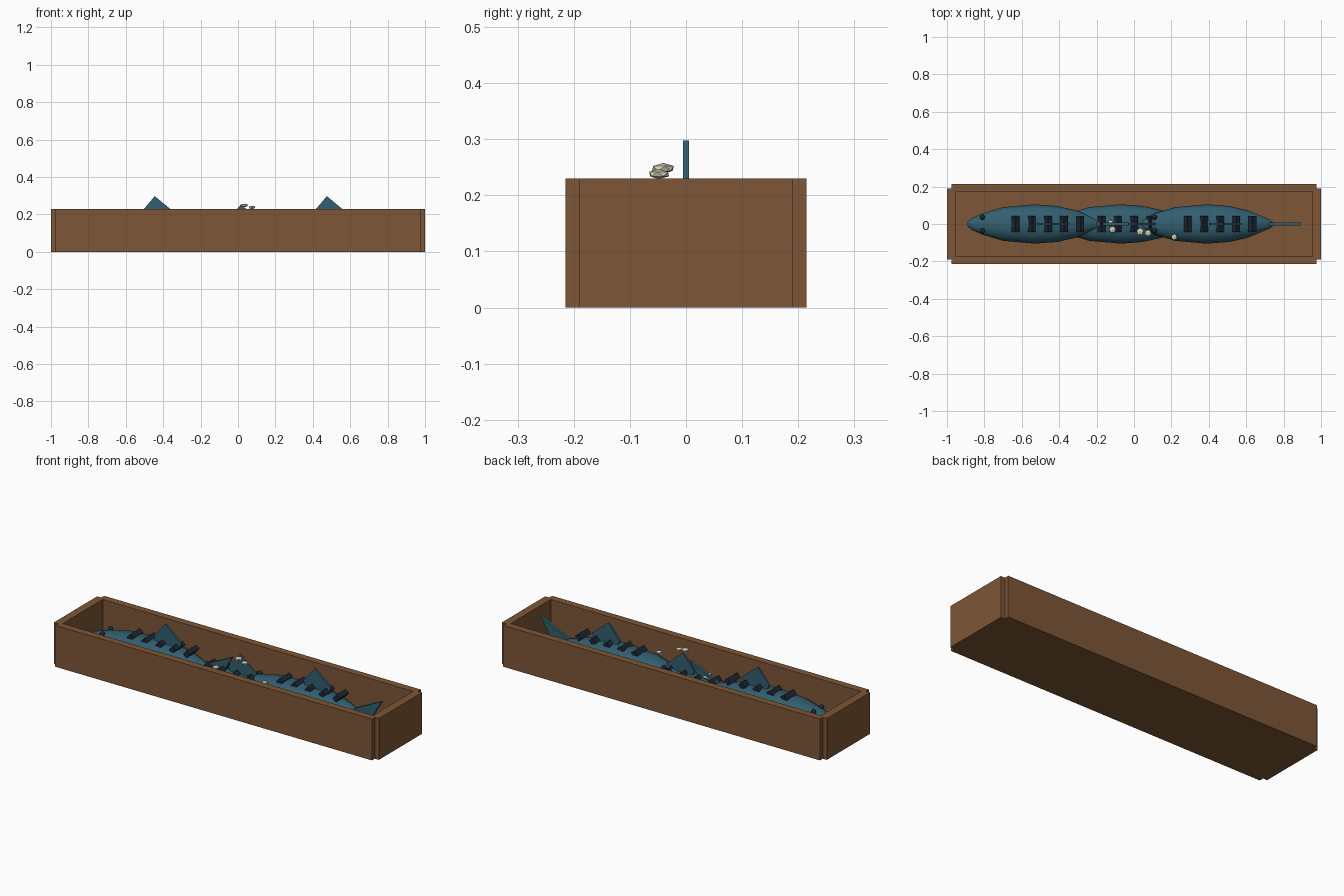
import bpy, bmesh, math
from mathutils import Matrix

if "Cube" in bpy.data.objects:
    bpy.data.objects.remove(bpy.data.objects["Cube"])


def material(name, rgb):
    m = bpy.data.materials.new(name)
    m.diffuse_color = (*rgb, 1)
    m.use_nodes = True
    m.node_tree.nodes["Principled BSDF"].inputs["Base Color"].default_value = m.diffuse_color
    return m


WOOD = material("brown wood", (0.205, 0.093, 0.037))
SKIN = material("blue green skin", (0.032, 0.114, 0.160))
DARK = material("dark navy", (0.012, 0.020, 0.034))
ICE = material("pale ice", (0.66, 0.64, 0.49))


def finish(bm, name, mat, smooth=False):
    bmesh.ops.recalc_face_normals(bm, faces=bm.faces)
    mesh = bpy.data.meshes.new(name)
    bm.to_mesh(mesh)
    bm.free()
    mesh.materials.append(mat)
    if smooth:
        for p in mesh.polygons:
            p.use_smooth = True
    ob = bpy.data.objects.new(name, mesh)
    bpy.context.collection.objects.link(ob)
    return ob


def box(name, loc, size, mat, tilt=0):
    bm = bmesh.new()
    bmesh.ops.create_cube(bm, size=1, matrix=Matrix.Translation(loc)
                          @ Matrix.Rotation(tilt, 4, 'Y') @ Matrix.Diagonal((*size, 1)))
    return finish(bm, name, mat)


def plate(name, outline, thickness, mat):
    """Thin upright plate from an x-z outline, centred on y = 0."""
    bm = bmesh.new()
    face = bm.faces.new([bm.verts.new((x, -thickness / 2, z)) for x, z in outline])
    ext = bmesh.ops.extrude_face_region(bm, geom=[face])
    moved = [v for v in ext["geom"] if isinstance(v, bmesh.types.BMVert)]
    bmesh.ops.translate(bm, verts=moved, vec=(0, thickness, 0))
    return finish(bm, name, mat)


# Crate: floor, long side boards, end boards
box("crate_floor", (0, 0, 0.0125), (1.93, 0.37, 0.025), WOOD)
for s, side in ((-1, "front"), (1, "back")):
    box(f"{side}_board", (0, s * 0.195, 0.115), (1.95, 0.04, 0.23), WOOD)
for s, side in ((-1, "left"), (1, "right")):
    box(f"{side}_end_board", (s * 0.9775, 0, 0.115), (0.045, 0.38, 0.23), WOOD)

# Body stations: x along the fish, half width
STATIONS = [(-0.43, 0.012), (-0.41, 0.03), (-0.35, 0.057), (-0.24, 0.09), (-0.07, 0.105),
            (0.05, 0.096), (0.15, 0.073), (0.27, 0.022), (0.28, 0.014)]
SIDES = 12


def fish(n, cx, cz):
    # Lofted body
    bm = bmesh.new()
    rings = []
    for x, w in STATIONS:
        rings.append([bm.verts.new((cx + x, w * math.cos(2 * math.pi * i / SIDES),
                                    cz + 0.65 * w * math.sin(2 * math.pi * i / SIDES)))
                      for i in range(SIDES)])
    for a, b in zip(rings, rings[1:]):
        for i in range(SIDES):
            j = (i + 1) % SIDES
            bm.faces.new((a[i], a[j], b[j], b[i]))
    bm.faces.new(rings[0])
    bm.faces.new(rings[-1])
    finish(bm, f"fish_body_{n}", SKIN, True)
    # Forked tail and dorsal fin
    tail = [(0.25, 0.012), (0.43, 0.1), (0.37, 0), (0.43, -0.1), (0.25, -0.012)]
    plate(f"tail_fin_{n}", [(cx + x, max(cz + z, 0.006)) for x, z in tail], 0.015, SKIN)
    fin = [(-0.055, 0.09), (0.015, 0.173), (0.115, 0.09), (0.1, 0.05), (-0.04, 0.05)]
    plate(f"dorsal_fin_{n}", [(cx + x, cz + z) for x, z in fin], 0.01, SKIN)
    # Back stripes
    for k in range(-2, 3):
        box(f"stripe_{n}_{k + 3}", (cx + k * 0.0865, 0, cz + 0.062),
            (0.027, 0.085, 0.033), DARK, 0.7)
    # Eyes
    for s in (-1, 1):
        bm = bmesh.new()
        bmesh.ops.create_uvsphere(bm, u_segments=10, v_segments=6, radius=0.014,
                                  matrix=Matrix.Translation((cx - 0.35, s * 0.036, cz + 0.032)))
        finish(bm, f"eye_{n}_{'right' if s > 0 else 'left'}", DARK, True)


for n, (cx, cz) in enumerate([(-0.46, 0.125), (0, 0.08), (0.46, 0.125)], 1):
    fish(n, cx, cz)

# Flattened ice lumps
LUMPS = [(-0.125, 0.005, 0.155, 0.018), (-0.115, -0.03, 0.155, 0.02), (0.033, -0.041, 0.248, 0.022),
         (0.075, -0.048, 0.238, 0.02), (0.215, -0.07, 0.175, 0.018)]
for n, (x, y, z, r) in enumerate(LUMPS, 1):
    bm = bmesh.new()
    bmesh.ops.create_icosphere(bm, subdivisions=1, radius=r, matrix=Matrix.Translation((x, y, z))
                               @ Matrix.Rotation(n * 0.9, 4, 'Z') @ Matrix.Diagonal((1, 1, 0.45, 1)))
    finish(bm, f"ice_lump_{n}", ICE)
